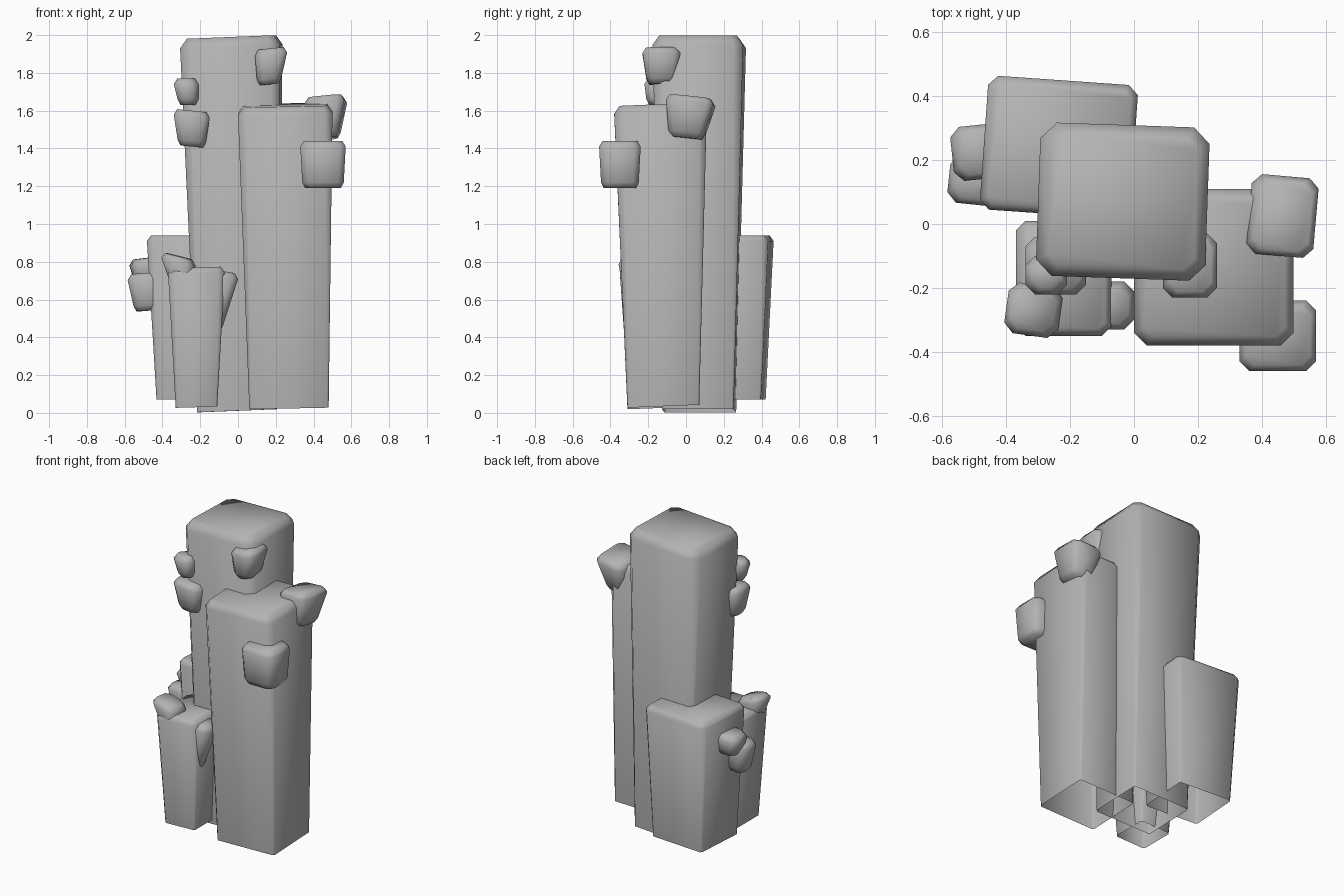
import bpy, bmesh, math
from mathutils import Vector, Matrix

cube = bpy.data.objects.get("Cube")
if cube:
    bpy.data.objects.remove(cube)

stone = bpy.data.materials.new("grey stone")
stone.use_nodes = True
grey = (0.45, 0.45, 0.45, 1)
stone.diffuse_color = grey
stone.node_tree.nodes["Principled BSDF"].inputs["Base Color"].default_value = grey


def ring(bounds, z, cut):
    """Rectangle with its four corners cut off, as eight points."""
    x0, x1, y0, y1 = bounds
    return [Vector((x, y, z)) for x, y in (
        (x0 + cut, y0), (x1 - cut, y0), (x1, y0 + cut), (x1, y1 - cut),
        (x1 - cut, y1), (x0 + cut, y1), (x0, y1 - cut), (x0, y0 + cut))]


def inset(bounds, d):
    x0, x1, y0, y1 = bounds
    return x0 + d, x1 - d, y0 + d, y1 - d


def loft(name, rings, pivot, slope, turn, closed):
    """Skin the rings, shear them by slope and turn them about the pivot."""
    bm = bmesh.new()
    rot = Matrix.Rotation(math.radians(turn), 3, "Z")
    loops = []
    for points in rings:
        loop = []
        for p in points:
            d = p - pivot
            d.z += slope[0] * d.x + slope[1] * d.y
            loop.append(bm.verts.new(pivot + rot @ d))
        loops.append(loop)
    for a, b in zip(loops, loops[1:]):
        for i in range(len(a)):
            j = (i + 1) % len(a)
            bm.faces.new((a[i], a[j], b[j], b[i]))
    bm.faces.new(loops[-1])
    if closed:
        bm.faces.new(loops[0][::-1])
    mesh = bpy.data.meshes.new(name)
    bm.to_mesh(mesh)
    bm.free()
    mesh.materials.append(stone)
    obj = bpy.data.objects.new(name, mesh)
    bpy.context.collection.objects.link(obj)
    bpy.ops.object.select_all(action="DESELECT")
    obj.select_set(True)
    bpy.context.view_layer.objects.active = obj
    bpy.ops.object.shade_smooth_by_angle(angle=math.radians(65))


def middle(bounds, z):
    x0, x1, y0, y1 = bounds
    return Vector(((x0 + x1) / 2, (y0 + y1) / 2, z))


def column(name, foot, head, z0, z1, cut=0.04, slope=(0, 0), turn=0):
    """Pillar widening upwards, open below, with a softened top."""
    rings = [ring(foot, z0, 0.01), ring(head, z1 - cut, cut),
             ring(inset(head, cut * 0.7), z1, cut * 0.7)]
    loft(name, rings, middle(head, z1), slope, turn, False)


def lump(name, head, z0, z1, lean=(0, 0), narrow=0.02, slope=(0, 0), turn=0):
    """Small softened block; its base is narrower and moved by lean."""
    cut = 0.03
    x0, x1, y0, y1 = inset(head, narrow)
    foot = (x0 + lean[0], x1 + lean[0], y0 + lean[1], y1 + lean[1])
    rings = [ring(inset(foot, cut * 0.5), z0, cut), ring(foot, z0 + cut, cut),
             ring(head, z1 - cut, cut), ring(inset(head, cut * 0.6), z1, cut)]
    loft(name, rings, middle(head, (z0 + z1) / 2), slope, turn, True)


# Pillars
column("tall_pillar", (-.21, .2, -.12, .26), (-.3, .23, -.17, .31),
       .01, 1.99, .05, (.04, 0), -2)
column("front_pillar", (.06, .48, -.31, .07), (0, .5, -.38, .11),
       .03, 1.63, .04, (.02, .04))
column("back_pillar", (-.42, -.04, .06, .41), (-.47, 0, .03, .45),
       .07, .94, .03, (0, 0), -4)
column("small_pillar", (-.33, -.11, -.3, -.06), (-.37, -.07, -.35, .01),
       .03, .77, .03, (.03, 0))

# Lumps on the tall pillar
lump("top_lump", (.09, .26, -.23, -.03), 1.74, 1.93, (-.01, 0), .02, (.1, 0))
lump("upper_side_lump", (-.34, -.21, -.22, -.1), 1.63, 1.77, (.01, 0), .01)
lump("lower_side_lump", (-.34, -.15, -.22, -.04), 1.41, 1.6, (0, 0), .02, (-.1, 0))

# Lumps on the front pillar
lump("back_corner_lump", (.36, .57, -.1, .15), 1.45, 1.67, (0, -.02), .03, (.1, -.1), -5)
lump("front_corner_lump", (.33, .57, -.46, -.24), 1.19, 1.44, (0, 0), .01)

# Lumps on the small pillar
lump("small_pillar_left_lump", (-.4, -.23, -.35, -.19), .66, .83, (.02, 0), .02, (-.25, 0), -8)
lump("small_pillar_right_lump", (-.16, 0, -.33, -.18), .43, .75, (-.05, 0), .03, (-.15, 0))

# Lumps on the back pillar
lump("back_pillar_upper_lump", (-.57, -.4, .14, .31), .69, .82, (.01, 0), .01, (.12, 0), 6)
lump("back_pillar_lower_lump", (-.58, -.4, .06, .21), .54, .74, (.02, 0), .01, (.08, 0), -6)
